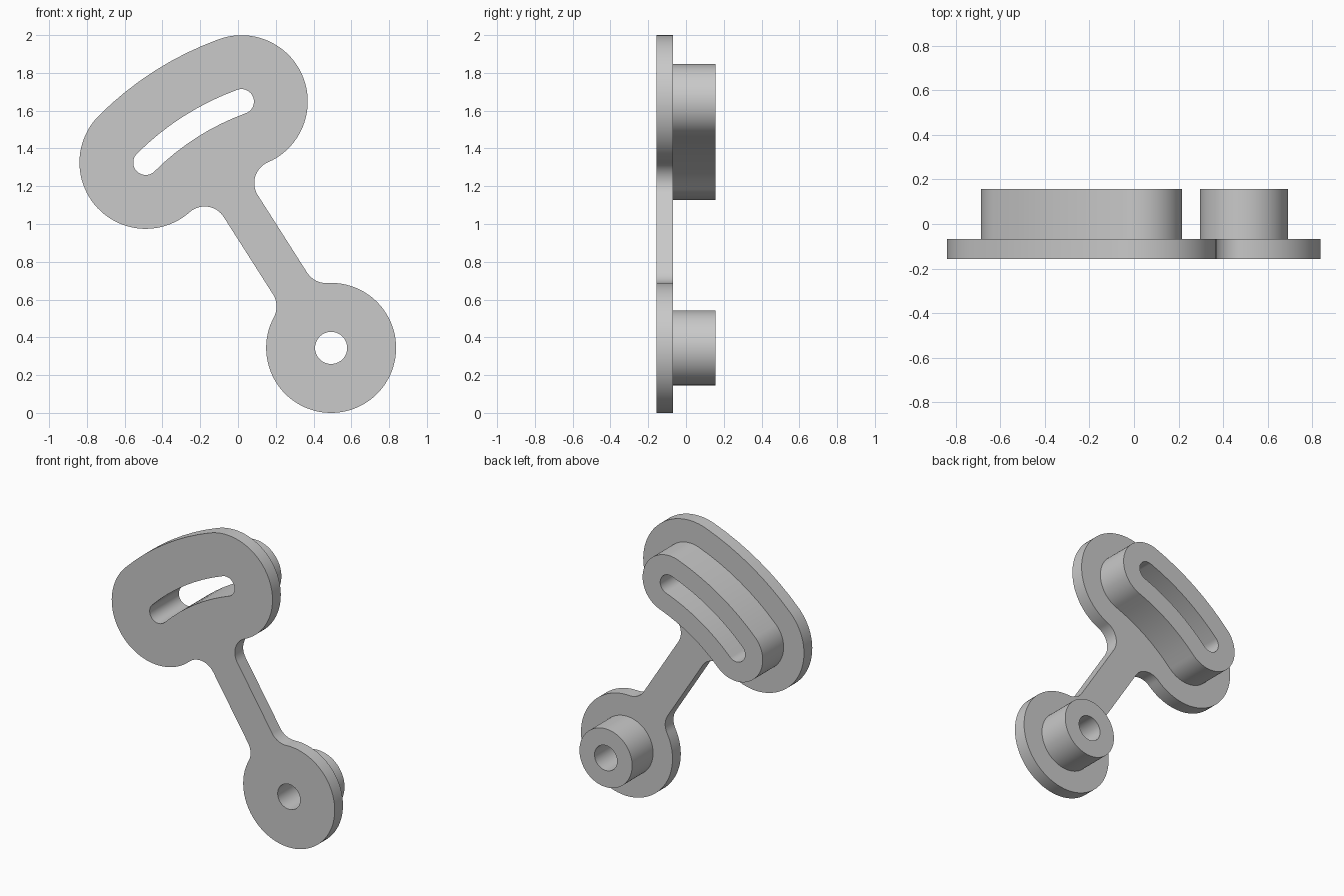
import bpy, bmesh
from math import sin, cos, radians, degrees, atan2, sqrt
from mathutils import Vector

cube = bpy.data.objects.get("Cube")
if cube:
    bpy.data.objects.remove(cube, do_unlink=True)

# Main dimensions
PIVOT = Vector((0.493, 0.344))          # pivot hole centre in x, z
ARM = radians(122.5)                    # direction of the arm
HALF = 12.5                             # half sweep of the curved slot, degrees
SWEEP = 1.388                           # slot centreline radius about the pivot
HUB, PAD, BOSS = 0.344, 0.351, 0.198    # outer radii
HOLE, SLOT = 0.085, 0.066               # opening radii
ARM_HALF, FILLET = 0.107, 0.12
FRONT, STEP, BACK = -0.157, -0.068, 0.157

grey = bpy.data.materials.new("grey metal")
grey.use_nodes = True
colour = (0.585, 0.585, 0.585, 1)
grey.diffuse_color = colour
grey.node_tree.nodes["Principled BSDF"].inputs["Base Color"].default_value = colour


def arc(centre, r, start, end):
    """Points on an arc; angles in degrees, measured from the arm axis."""
    n = max(4, int(abs(end - start) / 4))
    angles = [radians(start + (end - start) * i / n) for i in range(n + 1)]
    return [Vector((centre[0] + r * cos(a), centre[1] + r * sin(a))) for a in angles]


def mirrored(half):
    """Close a half outline across the arm axis and drop repeated points."""
    points = half + [Vector((p.x, -p.y)) for p in reversed(half)]
    return [p for i, p in enumerate(points) if (p - points[i - 1]).length > 1e-4]


def circle(r):
    return mirrored(arc((0, 0), r, 180, 0))


END = (SWEEP * cos(radians(HALF)), SWEEP * sin(radians(HALF)))


def curved_slot(r):
    return mirrored(arc((0, 0), SWEEP - r, 0, HALF)
                    + arc(END, r, 180 + HALF, HALF)
                    + arc((0, 0), SWEEP + r, HALF, 0))


def plate_outline():
    v = ARM_HALF + FILLET
    low = (sqrt((HUB + FILLET) ** 2 - v ** 2), v)
    high = (END[0] - sqrt((PAD + FILLET) ** 2 - (END[1] - v) ** 2), v)
    a = degrees(atan2(low[1], low[0]))
    b = degrees(atan2(END[1] - v, END[0] - high[0]))
    return mirrored(arc((0, 0), HUB, 180, a)
                    + arc(low, FILLET, 180 + a, 270)
                    + arc(high, FILLET, 270, 360 + b)
                    + arc(END, PAD, 180 + b, HALF)
                    + arc((0, 0), SWEEP + PAD, HALF, 0))


def solid(name, loops, y0, y1):
    """Fill outlines with openings and extrude them from y0 to y1."""
    bm = bmesh.new()
    along = Vector((cos(ARM), sin(ARM)))
    across = Vector((sin(ARM), -cos(ARM)))
    for loop in loops:
        flat = [PIVOT + along * p.x + across * p.y for p in loop]
        verts = [bm.verts.new((p.x, y0, p.y)) for p in flat]
        for i, vert in enumerate(verts):
            bm.edges.new((verts[i - 1], vert))
    bmesh.ops.triangle_fill(bm, use_beauty=True, edges=bm.edges[:], normal=(0, -1, 0))
    grown = bmesh.ops.extrude_face_region(bm, geom=bm.faces[:], use_keep_orig=True)
    moved = [g for g in grown["geom"] if isinstance(g, bmesh.types.BMVert)]
    bmesh.ops.translate(bm, verts=moved, vec=(0, y1 - y0, 0))
    bmesh.ops.recalc_face_normals(bm, faces=bm.faces[:])
    mesh = bpy.data.meshes.new(name)
    bm.to_mesh(mesh)
    bm.free()
    mesh.materials.append(grey)
    obj = bpy.data.objects.new(name, mesh)
    bpy.context.collection.objects.link(obj)
    return obj


# Flat lever plate and the two raised collars behind it
parts = [
    solid("lever_plate", [plate_outline(), circle(HOLE), curved_slot(SLOT)], FRONT, STEP),
    solid("pivot_collar", [circle(BOSS), circle(HOLE)], STEP, BACK),
    solid("slot_collar", [curved_slot(BOSS), curved_slot(SLOT)], STEP, BACK),
]

bpy.ops.object.select_all(action="DESELECT")
for part in parts:
    part.select_set(True)
bpy.context.view_layer.objects.active = parts[0]
bpy.ops.object.shade_smooth_by_angle(angle=radians(30))
